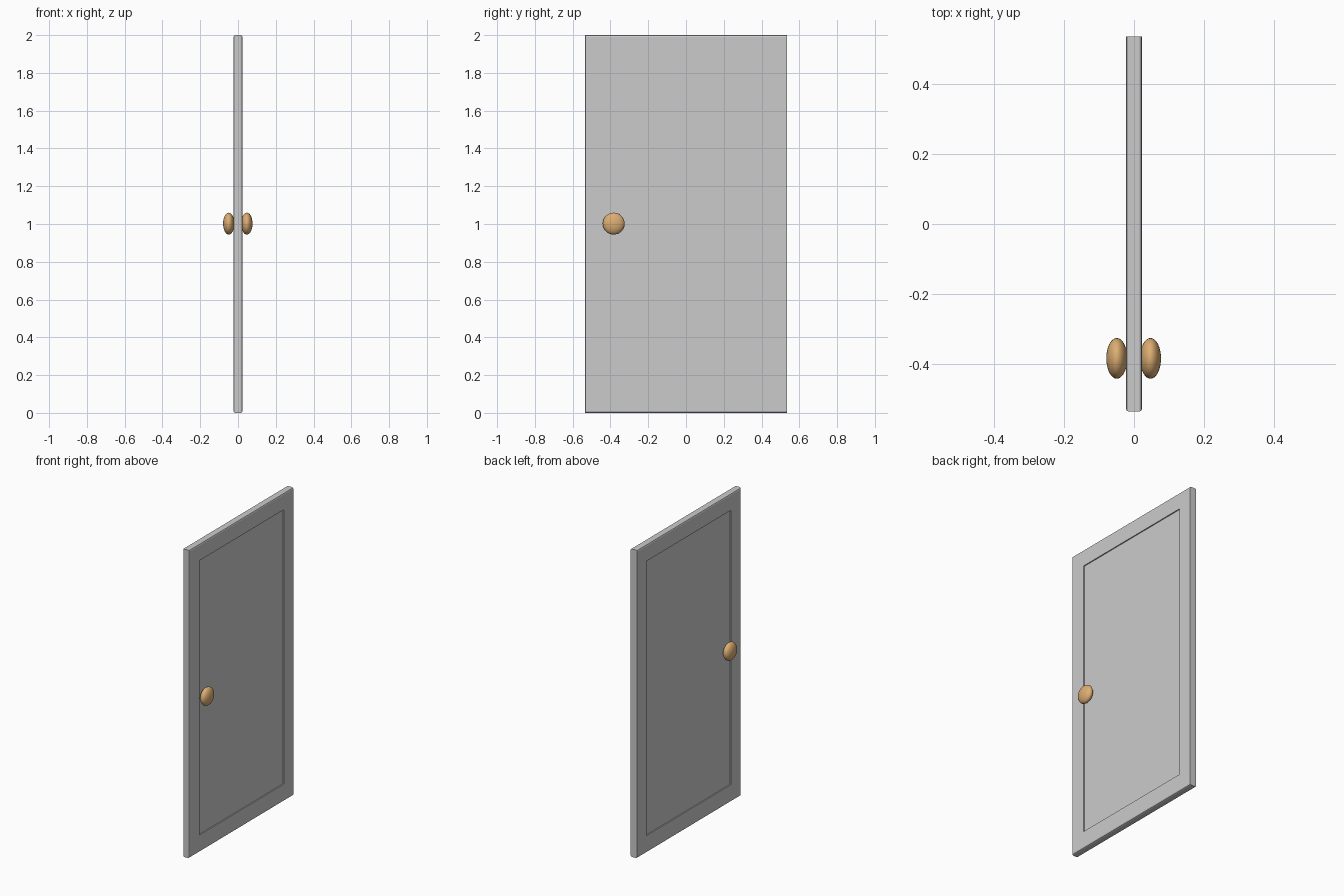
import bpy, bmesh

if "Cube" in bpy.data.objects:
    bpy.data.objects.remove(bpy.data.objects["Cube"])

HALF_T, HALF_W, HEIGHT = 0.023, 0.535, 2.0
BEVEL, RECESS = 0.009, 0.007
PANEL_Y, PANEL_Z = (-0.43, 0.437), (0.111, 1.893)

# Door slab: a box with rounded long edges, square on the hinge side (+y)
bm = bmesh.new()
bmesh.ops.create_cube(bm, size=1)
for v in bm.verts:
    v.co = (v.co.x * 2 * HALF_T, v.co.y * 2 * HALF_W, (v.co.z + 0.5) * HEIGHT)


def is_rounded(edge):
    a, b = (v.co for v in edge.verts)
    along_y = abs(a.y - b.y) > 0.1
    latch_vertical = abs(a.z - b.z) > 0.1 and a.y < 0
    return along_y or latch_vertical


bmesh.ops.bevel(bm, geom=[e for e in bm.edges if is_rounded(e)], offset=BEVEL,
                segments=2, profile=0.5, affect='EDGES')

# Recessed panel on both broad faces
bm.normal_update()
broad = [f for f in bm.faces if abs(f.normal.x) > 0.99 and f.calc_area() > 1]
bmesh.ops.inset_individual(bm, faces=broad, thickness=0.1)
for f in broad:
    for v in f.verts:
        v.co.y = PANEL_Y[v.co.y > 0]
        v.co.z = PANEL_Z[v.co.z > 1]
for f in broad:
    side = 1 if f.normal.x > 0 else -1
    floor = bmesh.ops.extrude_discrete_faces(bm, faces=[f])["faces"][0]
    for v in floor.verts:
        v.co.x -= side * RECESS
bmesh.ops.recalc_face_normals(bm, faces=bm.faces)

mesh = bpy.data.meshes.new("door_slab")
bm.to_mesh(mesh)
bm.free()
door = bpy.data.objects.new("door_slab", mesh)
bpy.context.collection.objects.link(door)

# Flattened round knobs, one on each side
brass = bpy.data.materials.new("knob_brass")
brass.diffuse_color = (0.72, 0.42, 0.17, 1)
brass.use_nodes = True
brass.node_tree.nodes["Principled BSDF"].inputs["Base Color"].default_value = brass.diffuse_color
for name, x in (("knob_left", -0.049), ("knob_right", 0.047)):
    bpy.ops.mesh.primitive_uv_sphere_add(segments=32, ring_count=16, radius=1,
                                         location=(x, -0.383, 1.002))
    knob = bpy.context.object
    knob.name = name
    knob.scale = (0.03, 0.058, 0.058)
    bpy.ops.object.transform_apply(location=False, rotation=False, scale=True)
    bpy.ops.object.shade_smooth()
    knob.data.materials.append(brass)
